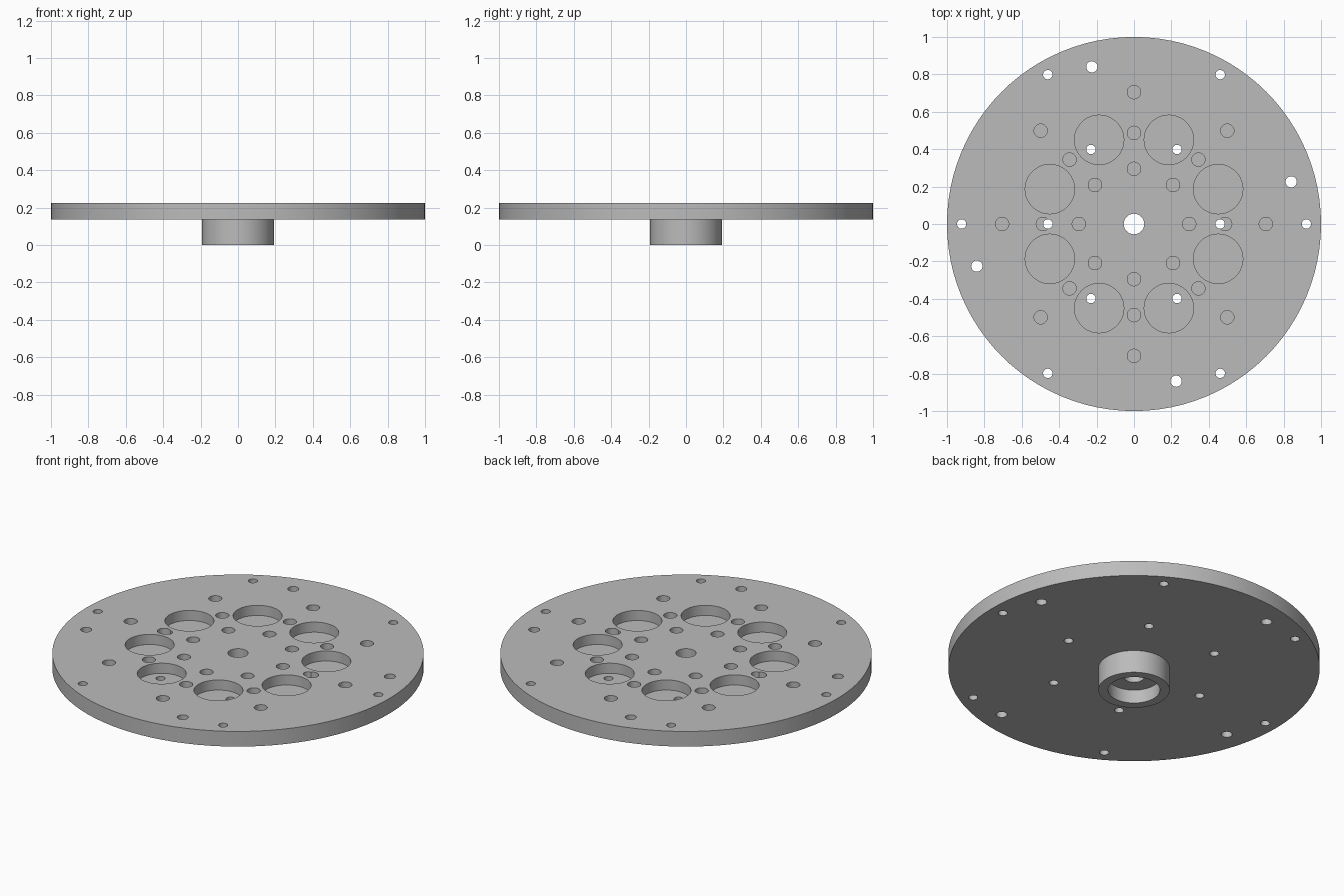
import bpy, bmesh
from math import cos, sin, radians, pi
from mathutils import Matrix, Vector

cube = bpy.data.objects.get("Cube")
if cube:
    bpy.data.objects.remove(cube, do_unlink=True)

PLATE_BOTTOM, PLATE_TOP = 0.135, 0.225
POCKET_FLOOR = PLATE_TOP - 0.06
BORE_TOP = 0.08
CENTRE_R = 0.055

# Single metal colour
metal = bpy.data.materials.new("plain grey metal")
metal.use_nodes = True
grey = (0.5, 0.5, 0.5, 1)
metal.diffuse_color = grey
metal.node_tree.nodes["Principled BSDF"].inputs["Base Color"].default_value = grey


def new_object(name, bm):
    bmesh.ops.recalc_face_normals(bm, faces=bm.faces)
    mesh = bpy.data.meshes.new(name)
    bm.to_mesh(mesh)
    bm.free()
    mesh.materials.append(metal)
    obj = bpy.data.objects.new(name, mesh)
    bpy.context.collection.objects.link(obj)
    return obj


def add_cylinder(bm, x, y, radius, z0, z1, segments):
    bmesh.ops.create_cone(bm, cap_ends=True, segments=segments,
                          radius1=radius, radius2=radius, depth=z1 - z0,
                          matrix=Matrix.Translation((x, y, (z0 + z1) / 2)))


def hole_ring(bm, count, ring, radius, z0, start=0, segments=24):
    for i in range(count):
        a = radians(start) + 2 * pi * i / count
        add_cylinder(bm, ring * cos(a), ring * sin(a), radius, z0, PLATE_TOP + 0.1, segments)


def activate(obj):
    bpy.ops.object.select_all(action='DESELECT')
    obj.select_set(True)
    bpy.context.view_layer.objects.active = obj


def cut(target, bm):
    cutter = new_object("hole_cutter", bm)
    cutter.hide_render = True
    mod = target.modifiers.new("holes", 'BOOLEAN')
    mod.operation, mod.solver, mod.object = 'DIFFERENCE', 'EXACT', cutter
    activate(target)
    bpy.ops.object.modifier_apply(modifier=mod.name)
    bpy.data.objects.remove(cutter, do_unlink=True)


# Round plate
bm = bmesh.new()
add_cylinder(bm, 0, 0, 1, PLATE_BOTTOM, PLATE_TOP, 96)
plate = new_object("plate", bm)

# Holes right through the plate
bm = bmesh.new()
add_cylinder(bm, 0, 0, CENTRE_R, 0, PLATE_TOP + 0.1, 32)
hole_ring(bm, 6, 0.46, 0.025, 0)
hole_ring(bm, 6, 0.922, 0.025, 0)
hole_ring(bm, 4, 0.87, 0.03, 0, start=15)
cut(plate, bm)

# Blind pockets and blind holes from the top
bm = bmesh.new()
hole_ring(bm, 8, 0.487, 0.132, POCKET_FLOOR, start=22.5, segments=48)
for ring in (0.295, 0.487, 0.705):
    hole_ring(bm, 8, ring, 0.036, POCKET_FLOOR)
cut(plate, bm)

# Hub below the plate, lathed with a stepped bore
bm = bmesh.new()
profile = [(CENTRE_R, PLATE_BOTTOM), (0.192, PLATE_BOTTOM), (0.192, 0),
           (0.14, 0), (0.14, BORE_TOP), (CENTRE_R, BORE_TOP)]
verts = [bm.verts.new((r, 0, z)) for r, z in profile]
edges = [bm.edges.new((v, verts[i - 1])) for i, v in enumerate(verts)]
bmesh.ops.spin(bm, geom=verts + edges, cent=Vector(), axis=(0, 0, 1),
               angle=2 * pi, steps=64)
bmesh.ops.remove_doubles(bm, verts=bm.verts, dist=0.0001)
hub = new_object("hub", bm)

# Smooth round walls with crisp rims
for obj in (plate, hub):
    activate(obj)
    bpy.ops.object.shade_smooth_by_angle(angle=radians(30))
